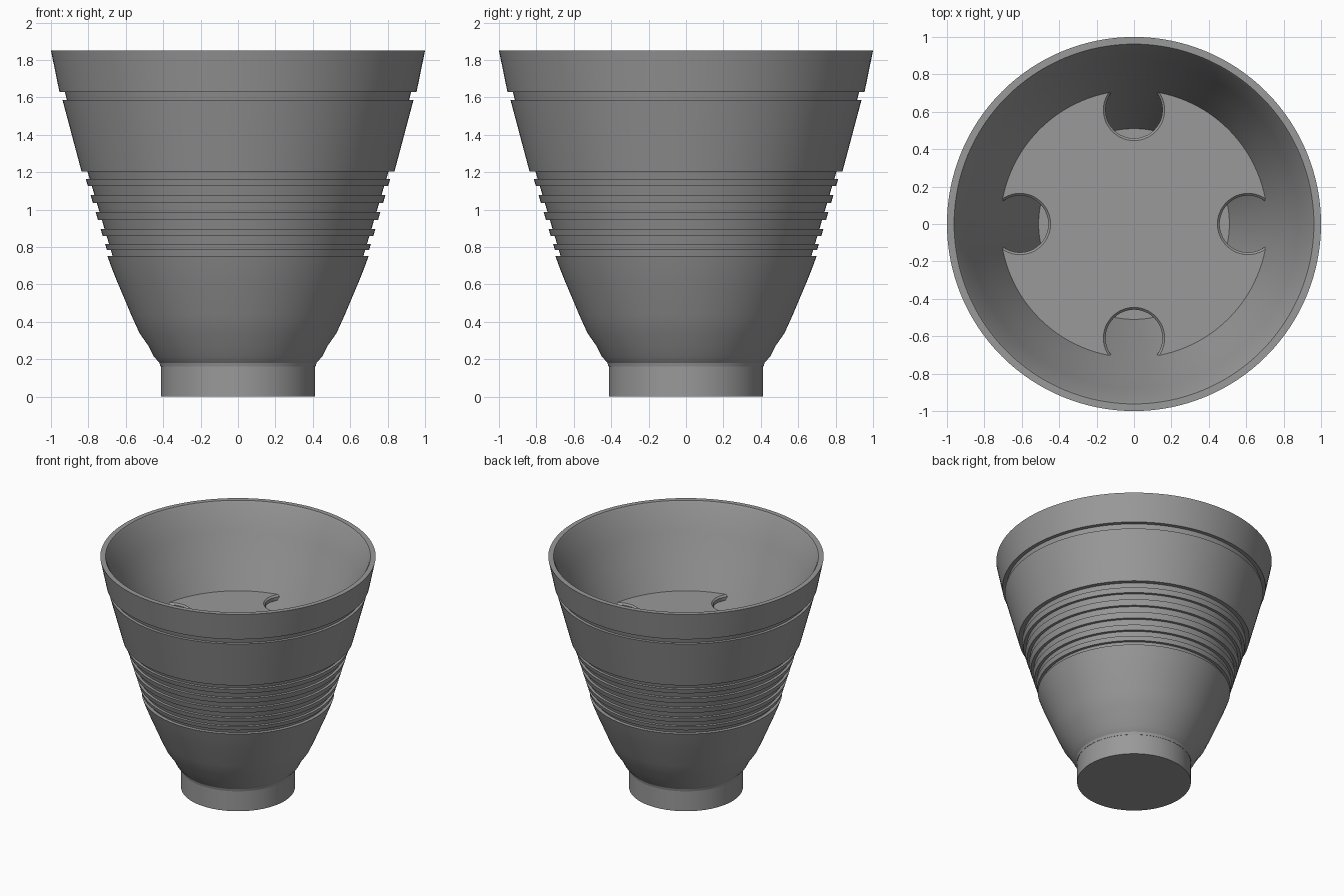
import bpy, bmesh, math
from math import radians

cube = bpy.data.objects.get("Cube")
if cube:
    bpy.data.objects.remove(cube, do_unlink=True)

SEGMENTS = 128
PLATE_TOP = 1.24

grey = bpy.data.materials.new("mid_grey")
grey.use_nodes = True
colour = (0.32, 0.32, 0.32, 1)
grey.diffuse_color = colour
grey.node_tree.nodes["Principled BSDF"].inputs["Base Color"].default_value = colour


def lathe(name, profile, segments=SEGMENTS):
    """Turn an (r, z) profile that starts and ends on the axis into a solid."""
    bm = bmesh.new()
    verts = [bm.verts.new((r, 0, z)) for r, z in profile]
    edges = [bm.edges.new(pair) for pair in zip(verts, verts[1:])]
    bmesh.ops.spin(bm, geom=verts + edges, cent=(0, 0, 0), axis=(0, 0, 1),
                   angle=math.tau, steps=segments, use_merge=True)
    bmesh.ops.remove_doubles(bm, verts=bm.verts, dist=1e-5)
    bmesh.ops.recalc_face_normals(bm, faces=bm.faces)
    mesh = bpy.data.meshes.new(name)
    bm.to_mesh(mesh)
    bm.free()
    mesh.materials.append(grey)
    obj = bpy.data.objects.new(name, mesh)
    bpy.context.collection.objects.link(obj)
    return obj


def select_only(obj):
    bpy.ops.object.select_all(action='DESELECT')
    obj.select_set(True)
    bpy.context.view_layer.objects.active = obj


def smooth(obj):
    select_only(obj)
    bpy.ops.object.shade_smooth_by_angle(angle=radians(25))


def groove_radius(z):
    return 0.67 + (z - 0.75) * 0.297


# Cup outside: curved lower bowl
outer = [(0, 0.16), (0.415, 0.16), (0.42, 0.18), (0.45, 0.215), (0.478, 0.27),
         (0.527, 0.34), (0.57, 0.435), (0.61, 0.53), (0.644, 0.61),
         (0.674, 0.685), (0.698, 0.751)]

# Grip ridges, each standing out from the tapering groove wall
z_last = 0.751
for low, high in [(0.783, 0.816), (0.858, 0.896), (0.944, 0.987),
                  (1.035, 1.078), (1.126, 1.163)]:
    outer += [(groove_radius(z_last), z_last), (groove_radius(low), low),
              (groove_radius(low) + 0.021, low),
              (groove_radius(high) + 0.021, high)]
    z_last = high
outer += [(groove_radius(z_last), z_last), (groove_radius(1.205), 1.205)]

# Upper wall, narrow groove and rim band
outer += [(0.837, 1.205), (0.938, 1.585), (0.915, 1.585), (0.926, 1.63),
          (0.955, 1.63), (1.0, 1.85)]

# Cup inside, from the rim to the flat floor
inner = [(0.962, 1.85), (0.952, 1.835), (0.88, 1.64), (0.80, 1.44),
         (0.715, PLATE_TOP), (0.62, 1.0), (0.51, 0.72), (0, 0.72)]

cup = lathe("cup_body", outer + inner)
smooth(cup)

# Foot
foot = lathe("foot", [(0, 0), (0.413, 0), (0.413, 0.175), (0, 0.175)])
smooth(foot)

# Inner plate with four notches
plate = lathe("inner_plate", [(0, PLATE_TOP - 0.04), (0.713, PLATE_TOP - 0.04),
                              (0.716, PLATE_TOP), (0, PLATE_TOP)])
for i in range(4):
    cutter = lathe("notch_cutter", [(0, -0.1), (0.152, -0.1), (0.152, -0.012),
                                    (0.166, 0.002), (0.166, 0.1), (0, 0.1)], 48)
    angle = i * math.pi / 2
    cutter.location = (0.61 * math.cos(angle), 0.61 * math.sin(angle), PLATE_TOP)
    cutter.hide_render = True
    cut = plate.modifiers.new("notch", 'BOOLEAN')
    cut.operation = 'DIFFERENCE'
    cut.solver = 'EXACT'
    cut.object = cutter
    select_only(plate)
    bpy.ops.object.modifier_apply(modifier=cut.name)
    bpy.data.objects.remove(cutter, do_unlink=True)
smooth(plate)
